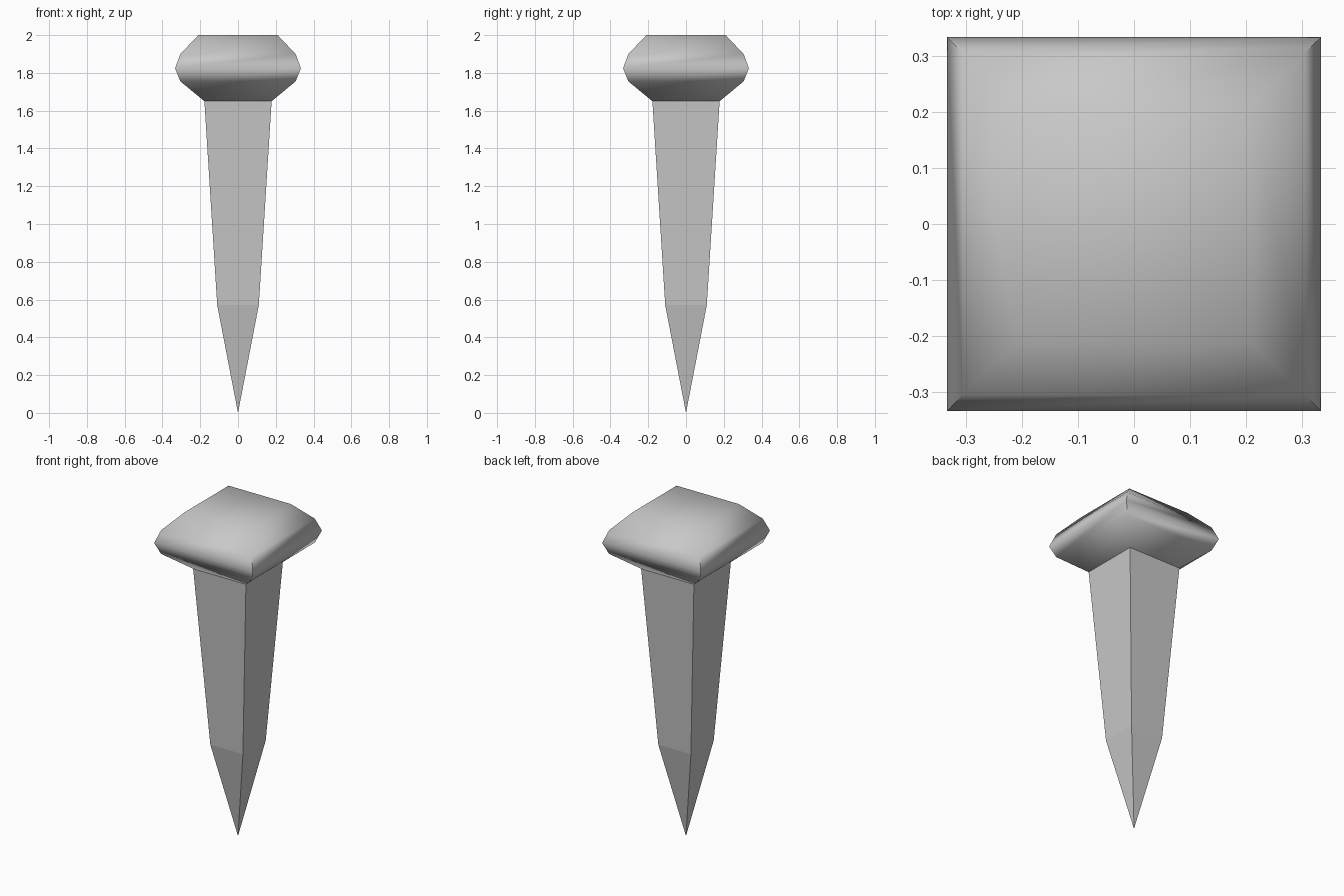
import bpy
import bmesh
import math

cube = bpy.data.objects.get("Cube")
if cube:
    bpy.data.objects.remove(cube, do_unlink=True)

# Plain iron grey
iron = bpy.data.materials.new("iron_grey")
iron.use_nodes = True
colour = (0.58, 0.58, 0.58, 1)
iron.diffuse_color = colour
iron.node_tree.nodes["Principled BSDF"].inputs["Base Color"].default_value = colour


def square_loft(name, profile):
    """Stack square rings of (half width, height); zero width makes a point."""
    bm = bmesh.new()
    rings = []
    for r, z in profile:
        corners = [(-r, -r), (r, -r), (r, r), (-r, r)] if r else [(0, 0)]
        rings.append([bm.verts.new((x, y, z)) for x, y in corners])
    for low, high in zip(rings, rings[1:]):
        for i in range(4):
            j = (i + 1) % 4
            if len(low) == 1:
                bm.faces.new((low[0], high[j], high[i]))
            else:
                bm.faces.new((low[i], low[j], high[j], high[i]))
    for ring in (rings[0], rings[-1]):
        if len(ring) == 4:
            bm.faces.new(ring)
    bmesh.ops.recalc_face_normals(bm, faces=bm.faces)
    mesh = bpy.data.meshes.new(name)
    bm.to_mesh(mesh)
    bm.free()
    mesh.materials.append(iron)
    obj = bpy.data.objects.new(name, mesh)
    bpy.context.collection.objects.link(obj)
    return obj


# Tapered square shank with a pointed tip
square_loft("shank", [(0, 0), (0.11, 0.57), (0.178, 1.65)])

# Softly shaded head, sharp only at its outer corners
head = square_loft("head", [(0.178, 1.65), (0.305, 1.755), (0.333, 1.825),
                            (0.305, 1.9), (0.21, 2.0)])
bpy.ops.object.select_all(action="DESELECT")
head.select_set(True)
bpy.context.view_layer.objects.active = head
bpy.ops.object.shade_smooth_by_angle(angle=math.radians(70))
